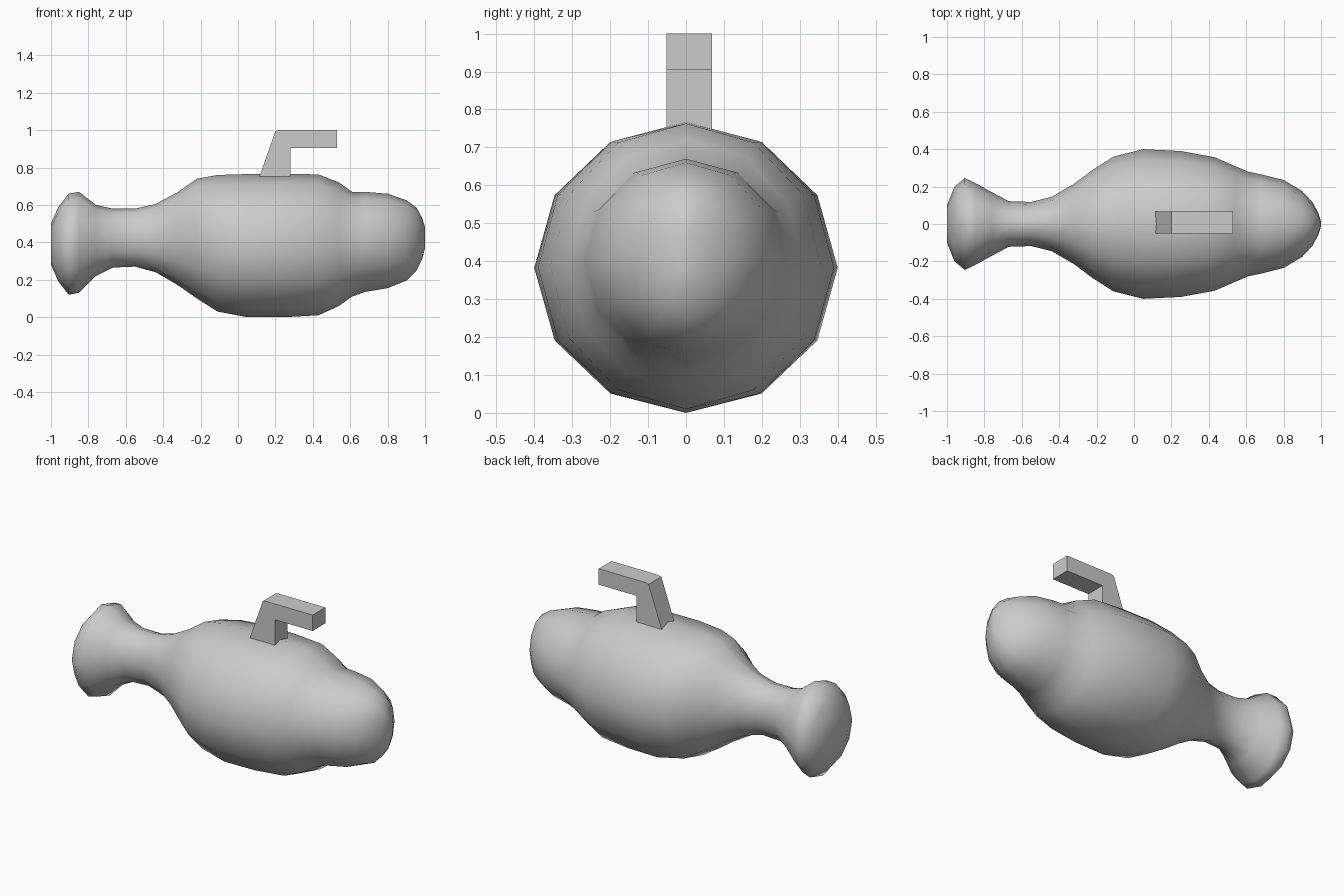
import bpy, bmesh
from math import sin, cos, tau

if "Cube" in bpy.data.objects:
    bpy.data.objects.remove(bpy.data.objects["Cube"])

SIDES = 12

# Body stations along x: (x, bottom z, top z, half width in y)
STATIONS = [
    (-1.00, 0.28, 0.50, 0.10), (-0.96, 0.19, 0.59, 0.20),
    (-0.905, 0.12, 0.66, 0.245), (-0.85, 0.13, 0.67, 0.22),
    (-0.76, 0.22, 0.60, 0.17), (-0.67, 0.265, 0.58, 0.122),
    (-0.55, 0.27, 0.58, 0.118), (-0.44, 0.24, 0.605, 0.145),
    (-0.32, 0.17, 0.67, 0.215), (-0.22, 0.10, 0.74, 0.29),
    (-0.11, 0.03, 0.76, 0.36), (0.05, 0.0, 0.765, 0.40),
    (0.25, 0.0, 0.767, 0.39), (0.43, 0.01, 0.763, 0.357),
    (0.54, 0.06, 0.72, 0.31), (0.61, 0.11, 0.67, 0.28),
    (0.68, 0.135, 0.67, 0.265), (0.80, 0.155, 0.66, 0.235),
    (0.90, 0.195, 0.625, 0.175), (0.955, 0.25, 0.585, 0.115),
    (0.985, 0.31, 0.53, 0.06), (1.00, 0.37, 0.48, 0.012),
]


def finish(bm, name):
    bmesh.ops.recalc_face_normals(bm, faces=bm.faces)
    mesh = bpy.data.meshes.new(name)
    bm.to_mesh(mesh)
    bm.free()
    obj = bpy.data.objects.new(name, mesh)
    bpy.context.collection.objects.link(obj)
    return obj


# Body: twelve-sided rings lofted from flared tail to rounded nose
bm = bmesh.new()
rings = []
for x, low, high, half in STATIONS:
    mid, r = (low + high) / 2, (high - low) / 2
    rings.append([bm.verts.new((x, half * sin(tau * i / SIDES), mid + r * cos(tau * i / SIDES)))
                  for i in range(SIDES)])
for a, b in zip(rings, rings[1:]):
    for i in range(SIDES):
        j = (i + 1) % SIDES
        bm.faces.new((a[i], a[j], b[j], b[i]))
bm.faces.new(rings[0])
bm.faces.new(rings[-1])
body = finish(bm, "body")
for poly in body.data.polygons:
    poly.use_smooth = True

# Handle: bent bar profile extruded across y, foot sunk slightly into the body
PROFILE = [(0.107, 0.73), (0.20, 0.995), (0.22, 1.0), (0.53, 1.0),
           (0.53, 0.905), (0.28, 0.905), (0.28, 0.73)]
bm = bmesh.new()
face = bm.faces.new([bm.verts.new((x, -0.052, z)) for x, z in PROFILE])
new = bmesh.ops.extrude_face_region(bm, geom=[face])["geom"]
bmesh.ops.translate(bm, vec=(0, 0.12, 0),
                    verts=[v for v in new if isinstance(v, bmesh.types.BMVert)])
finish(bm, "top_handle")
